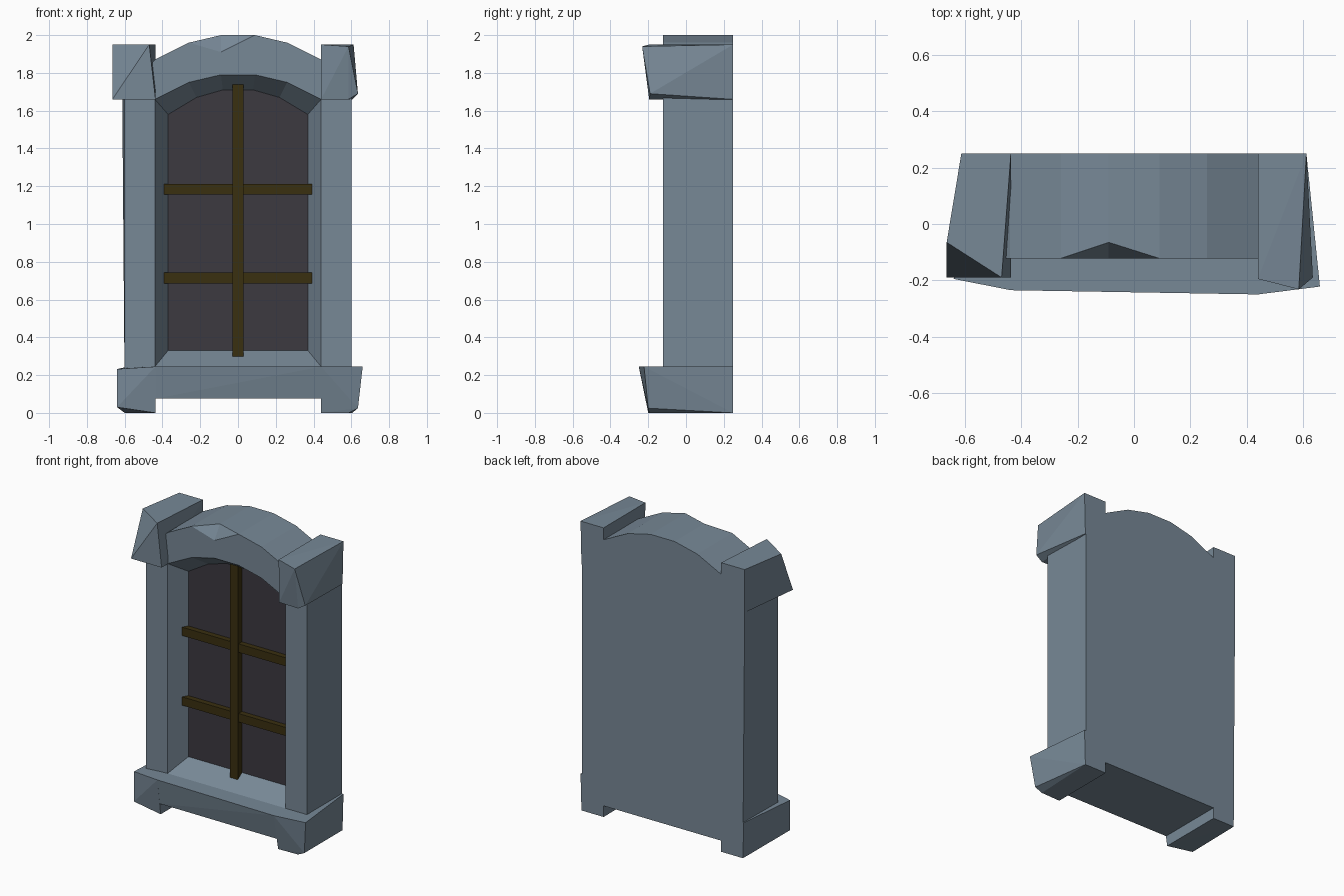
import bpy, bmesh

if "Cube" in bpy.data.objects:
    bpy.data.objects.remove(bpy.data.objects["Cube"])


def material(name, rgb):
    m = bpy.data.materials.new(name)
    m.diffuse_color = (*rgb, 1)
    m.use_nodes = True
    m.node_tree.nodes["Principled BSDF"].inputs["Base Color"].default_value = m.diffuse_color
    return m


STONE = material("blue_grey_stone", (0.184, 0.246, 0.305))
GLASS = material("dark_glass", (0.045, 0.041, 0.051))
WOOD = material("dark_wood", (0.042, 0.029, 0.005))


def finish(name, bm, *mats):
    bmesh.ops.recalc_face_normals(bm, faces=bm.faces)
    me = bpy.data.meshes.new(name)
    bm.to_mesh(me)
    bm.free()
    for m in mats:
        me.materials.append(m)
    ob = bpy.data.objects.new(name, me)
    bpy.context.collection.objects.link(ob)
    return ob


def rough_block(name, points, mat=STONE):
    """Convex stone block through the given corners."""
    bm = bmesh.new()
    verts = [bm.verts.new(p) for p in points]
    bmesh.ops.convex_hull(bm, input=verts)
    bmesh.ops.dissolve_limit(bm, angle_limit=0.01, verts=bm.verts, edges=bm.edges)
    return finish(name, bm, mat)


def box(name, x, y, z, mat):
    return rough_block(name, [(a, b, c) for a in x for b in y for c in z], mat)


def mirrored(half):
    """Left half of an outline, continued on the right."""
    return half + [(-x, z) for x, z in reversed(half)]


# Frame body: back outline, front ring, sloped reveal and recessed pane
outer = mirrored([(-.6, .1), (-.6, 1.7), (-.44, 1.87), (-.26, 1.96), (-.09, 2.0)])
opening = mirrored([(-.44, .245), (-.44, 1.66), (-.26, 1.75), (-.09, 1.79)])
pane = mirrored([(-.37, .33), (-.37, 1.58), (-.22, 1.67), (-.08, 1.71)])
BACK, FRONT, PANE_Y = .25, -.122, 0.0
CHIP = 4                                  # outline corner with the broken edge
bm = bmesh.new()
back = [bm.verts.new((x, BACK, z)) for x, z in outer]
back[1].co.x = -.613
front = [bm.verts.new((x, FRONT, z)) for x, z in outer]
front[CHIP].co.z = 1.91
chip_top = bm.verts.new((-.09, -.065, 2.0))
rim = [bm.verts.new((x, FRONT, z)) for x, z in opening]
inner = [bm.verts.new((x, PANE_Y, z)) for x, z in pane]
bm.faces.new(back)
n = len(outer)
match = [0, 1, 1, 2, 3, 4, 5, 6, 6, 7]    # opening corner facing each outer corner
for i in range(n):
    j = (i + 1) % n
    a = chip_top if i == CHIP else front[i]
    b = chip_top if j == CHIP else front[j]
    bm.faces.new([back[i], back[j], b, a])
    if CHIP in (i, j):
        bm.faces.new([a, b, front[CHIP]])
    ring = [front[i], front[j], rim[match[j]], rim[match[i]]]
    bm.faces.new(list(dict.fromkeys(ring)))
for i in range(len(rim)):
    j = (i + 1) % len(rim)
    bm.faces.new([rim[i], rim[j], inner[j], inner[i]])
bm.faces.new(inner).material_index = 1
finish("window_frame", bm, STONE, GLASS)

# Upper corner blocks
rough_block("left_capital", [
    (-.613, .25, 1.66), (-.613, .25, 1.95), (-.437, .25, 1.66), (-.437, .25, 1.95),
    (-.665, -.065, 1.95), (-.47, -.19, 1.95), (-.665, -.19, 1.66), (-.437, -.19, 1.66)])
rough_block("right_capital", [
    (.44, .25, 1.66), (.605, .25, 1.66), (.44, .25, 1.95), (.612, .25, 1.95),
    (.44, -.19, 1.66), (.44, -.195, 1.95), (.585, -.232, 1.94),
    (.635, -.19, 1.69), (.585, -.195, 1.66)])

# Sill with a foot at each end
rough_block("sill", [
    (-.44, .25, .075), (.44, .25, .075), (-.44, .25, .245), (.44, .25, .245),
    (-.44, -.21, .075), (.44, -.215, .075), (-.44, -.235, .245), (.44, -.25, .245)])
rough_block("left_foot", [
    (-.6, .25, 0), (-.605, .25, .24), (-.437, .25, 0), (-.437, .25, .245),
    (-.64, -.195, .03), (-.64, -.195, .232), (-.437, -.2, 0), (-.437, -.235, .245)])
rough_block("right_foot", [
    (.605, .25, 0), (.612, .25, .245), (.44, .25, 0), (.44, .25, .245),
    (.585, -.195, 0), (.635, -.2, .025), (.66, -.222, .245),
    (.44, -.2, 0), (.44, -.25, .245)])

# Wooden glazing bars
box("upright_bar", (-.03, .03), (-.045, .015), (.29, 1.745), WOOD)
for k, z in enumerate((.685, 1.155)):
    box(f"cross_bar_{k + 1}", (-.395, .395), (-.037, .015), (z, z + .057), WOOD)
